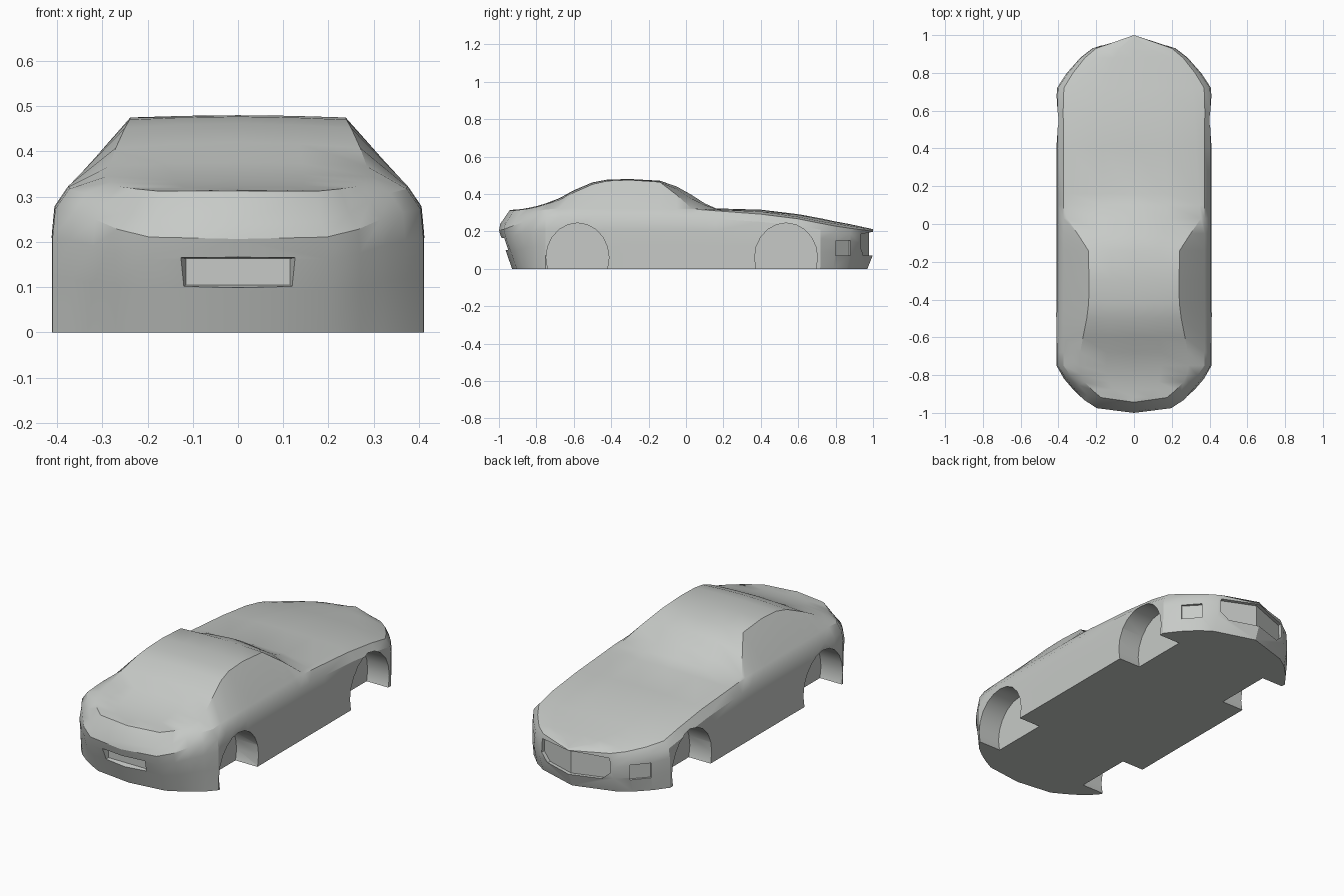
import bpy
import bmesh
import math
from mathutils import Matrix

if "Cube" in bpy.data.objects:
    bpy.data.objects.remove(bpy.data.objects["Cube"], do_unlink=True)


def clamp(v):
    return max(0.0, min(1.0, v))


def make_object(name, bm):
    bmesh.ops.remove_doubles(bm, verts=bm.verts, dist=0.0005)
    bmesh.ops.recalc_face_normals(bm, faces=bm.faces)
    mesh = bpy.data.meshes.new(name)
    bm.to_mesh(mesh)
    bm.free()
    obj = bpy.data.objects.new(name, mesh)
    bpy.context.collection.objects.link(obj)
    return obj


def loft(bm, rings, caps=False):
    """Skin closed rings of points, optionally closing both ends."""
    rows = [[bm.verts.new(p) for p in ring] for ring in rings]
    count = len(rows[0])
    for a, b in zip(rows, rows[1:]):
        for i in range(count):
            j = (i + 1) % count
            bm.faces.new((a[i], a[j], b[j], b[i]))
    if caps:
        bm.faces.new(rows[0])
        bm.faces.new(rows[-1])


# Body stations: y, half width, belt height, roof edge x, roof edge z, centre z
stations = [
    (-1.0, 0, .24, 0, .312, .315),
    (-.975, .2, .245, .175, .312, .316),
    (-.93, .27, .265, .225, .317, .32),
    (-.88, .32, .29, .26, .322, .327),
    (-.82, .37, .308, .28, .332, .336),
    (-.75, .41, .317, .29, .345, .35),
    (-.68, .411, .322, .285, .367, .376),
    (-.6, .412, .324, .27, .408, .42),
    (-.5, .412, .323, .25, .452, .462),
    (-.42, .411, .322, .24, .47, .477),
    (-.3, .41, .321, .238, .475, .48),
    (-.14, .41, .32, .242, .464, .471),
    (-.05, .41, .32, .3, .395, .44),
    (.03, .41, .318, .355, .323, .395),
    (.1, .41, .315, .348, .319, .35),
    (.16, .41, .31, .342, .316, .323),
    (.4, .41, .292, .33, .306, .316),
    (.6, .412, .267, .32, .278, .292),
    (.72, .408, .243, .31, .254, .27),
    (.8, .355, .228, .26, .241, .253),
    (.88, .285, .216, .2, .229, .238),
    (.93, .22, .21, .15, .221, .227),
    (1.0, 0, .2, 0, .207, .212),
]


def lean(y, z):
    """Tuck the bumpers under and slope the tail panel forward."""
    tail = clamp((-.75 - y) / .2)
    nose = clamp((y - .7) / .25)
    tuck = .07 * max(0, 1 - z / .2) + .055 * max(0, (z - .23) / .08)
    return y + tail * tuck - nose * .03 * max(0, 1 - z / .07)


def body_ring(y, w, belt, edge_x, edge_z, top):
    side = [(w, 0), (w, .38 * belt), (w, .66 * belt), (.985 * w, .86 * belt),
            (.91 * w, belt), (edge_x, edge_z),
            (edge_x / 2, edge_z + .72 * (top - edge_z))]
    ring = [(0, 0)] + side + [(0, top)] + [(-x, z) for x, z in reversed(side)]
    return [(x, lean(y, z), z) for x, z in ring]


bm = bmesh.new()
loft(bm, [body_ring(*s) for s in stations])
body = make_object("car_body", bm)

cutters = []

# Wheel arch cutters
for y in (-.58, .535):
    for side in (-1, 1):
        bm = bmesh.new()
        place = (Matrix.Translation((side * .4, y, .06))
                 @ Matrix.Diagonal((1, 1, 1.1, 1))
                 @ Matrix.Rotation(math.pi / 2, 4, "Y"))
        bmesh.ops.create_cone(bm, cap_ends=True, segments=20, radius1=.168,
                              radius2=.168, depth=.24, matrix=place)
        cutters.append(make_object("wheel_arch_cutter", bm))

# Number plate recess cutter, tapering inward
bm = bmesh.new()
plate = []
for y, half, low, high in ((-1.05, .15, .08, .17), (-.935, .115, .105, .163)):
    plate.append([(-half, y, low), (half, y, low), (half, y, high), (-half, y, high)])
loft(bm, plate, caps=True)
cutters.append(make_object("plate_recess_cutter", bm))

# Swept grille recess cutter, one planar half on each side
bm = bmesh.new()
outline = [(0, .07), (.16, .07), (.205, .11), (.2, .185), (0, .198)]
for side in (-1, 1):
    back, front = [[bm.verts.new((side * x, 1 - .32 * x + d, z)) for x, z in outline]
                   for d in (-.022, .06)]
    bm.faces.new(back)
    bm.faces.new(front)
    for i in range(len(outline) - 1):
        bm.faces.new((back[i], back[i + 1], front[i + 1], front[i]))
cutters.append(make_object("grille_recess_cutter", bm))

# Front side vent cutters
for side in (-1, 1):
    bm = bmesh.new()
    place = (Matrix.Translation((side * .318, .84, .11))
             @ Matrix.Rotation(side * -math.radians(47), 4, "Z")
             @ Matrix.Diagonal((.105, .024, .08, 1)))
    bmesh.ops.create_cube(bm, size=1, matrix=place)
    cutters.append(make_object("side_vent_cutter", bm))

# Carve the body, then drop the cutters
for cutter in cutters:
    cutter.hide_render = True
    mod = body.modifiers.new(cutter.name, "BOOLEAN")
    mod.operation = "DIFFERENCE"
    mod.solver = "EXACT"
    mod.object = cutter
graph = bpy.context.evaluated_depsgraph_get()
carved = bpy.data.meshes.new_from_object(body.evaluated_get(graph))
body.modifiers.clear()
body.data = carved
for cutter in cutters:
    bpy.data.objects.remove(cutter, do_unlink=True)

# Single grey paint
paint = bpy.data.materials.new("grey_paint")
paint.use_nodes = True
colour = (.57, .59, .57, 1)
paint.diffuse_color = colour
paint.node_tree.nodes["Principled BSDF"].inputs["Base Color"].default_value = colour
body.data.materials.clear()
body.data.materials.append(paint)

bpy.ops.object.select_all(action="DESELECT")
body.select_set(True)
bpy.context.view_layer.objects.active = body
bpy.ops.object.shade_smooth_by_angle(angle=math.radians(30))
